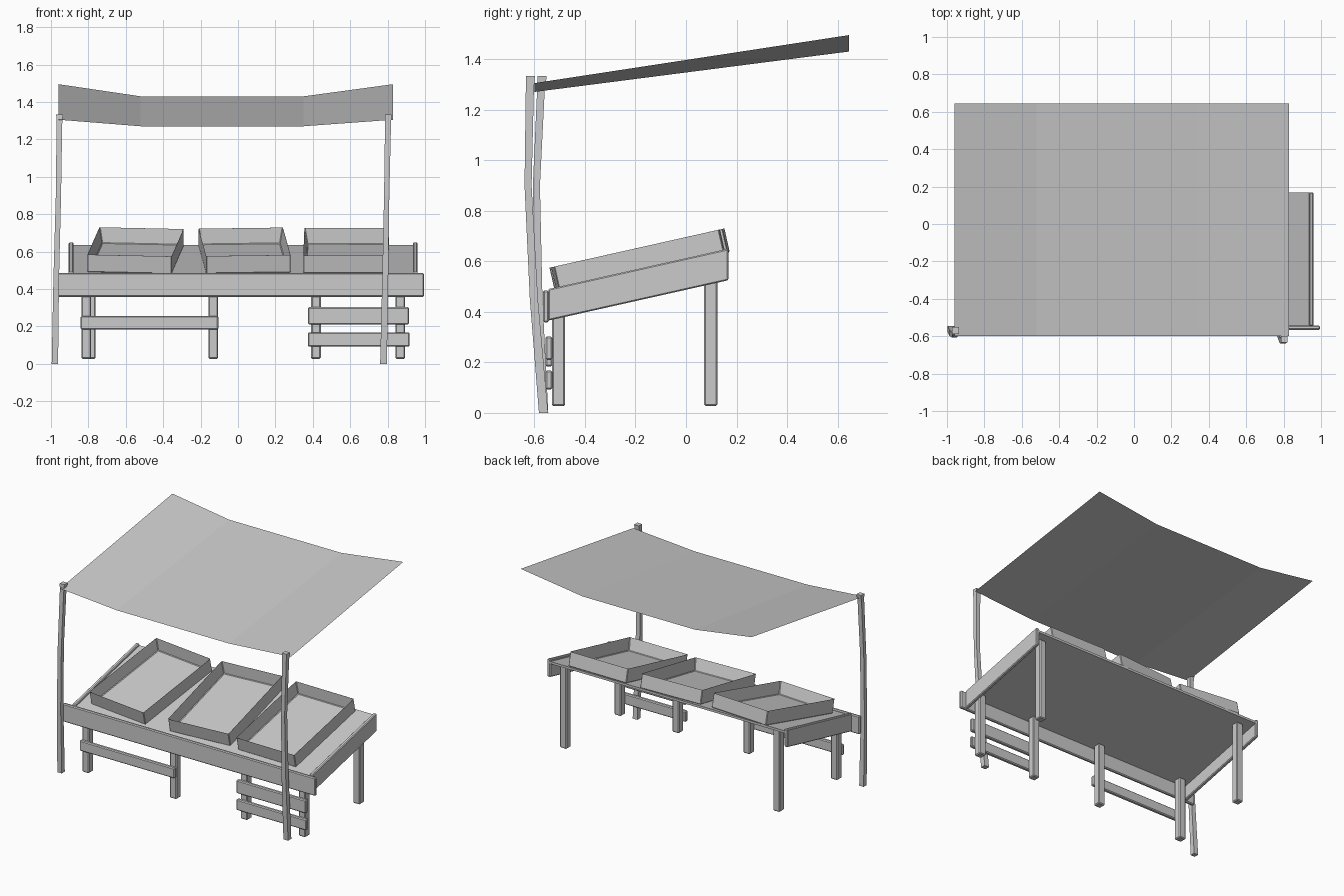
import bpy, bmesh, math
from mathutils import Matrix, Vector

if "Cube" in bpy.data.objects:
    bpy.data.objects.remove(bpy.data.objects["Cube"], do_unlink=True)

GREY = (0.6, 0.6, 0.6, 1)
mat = bpy.data.materials.new("plain_grey")
mat.use_nodes = True
mat.diffuse_color = GREY
mat.node_tree.nodes["Principled BSDF"].inputs["Base Color"].default_value = GREY

SLOPE = 0.16 / 0.713          # rise of the table towards the back
FRONT, BACK = -0.545, 0.168   # table depth


def table_z(y):
    return 0.475 + (y - FRONT) * SLOPE


def finish(bm, name, bevel=0.0):
    bmesh.ops.recalc_face_normals(bm, faces=bm.faces)
    mesh = bpy.data.meshes.new(name)
    bm.to_mesh(mesh)
    bm.free()
    mesh.materials.append(mat)
    obj = bpy.data.objects.new(name, mesh)
    bpy.context.collection.objects.link(obj)
    if bevel:
        mod = obj.modifiers.new("soft_edges", "BEVEL")
        mod.width, mod.segments = bevel, 1
    return obj


def add_box(bm, x, y, z):
    size = Vector((x[1] - x[0], y[1] - y[0], z[1] - z[0]))
    mid = Vector((sum(x) / 2, sum(y) / 2, sum(z) / 2))
    bmesh.ops.create_cube(bm, size=1, matrix=Matrix.Translation(mid) @ Matrix.Diagonal((*size, 1)))


def box(name, x, y, z, bevel=0.006):
    bm = bmesh.new()
    add_box(bm, x, y, z)
    return finish(bm, name, bevel)


def sloped_board(name, x, y, top, bottom, bevel):
    """Board following the table slope; top and bottom are offsets from its surface."""
    bm = bmesh.new()
    add_box(bm, x, y, (bottom, top))
    for v in bm.verts:
        v.co.z += table_z(v.co.y)
    return finish(bm, name, bevel)


def post(name, path):
    """Bent square pole through (x, y, z, width) stations."""
    bm = bmesh.new()
    rings = []
    for x, y, z, w in path:
        h = w / 2
        rings.append([bm.verts.new((x + a * h, y + b * h, z))
                      for a, b in ((-1, -1), (1, -1), (1, 1), (-1, 1))])
    for lo, hi in zip(rings, rings[1:]):
        for i in range(4):
            j = (i + 1) % 4
            bm.faces.new((lo[i], lo[j], hi[j], hi[i]))
    bm.faces.new(rings[0])
    bm.faces.new(rings[-1])
    finish(bm, name)


def tray(name, x, turn):
    """Open box lying on the sloping table."""
    w, d, h, t = 0.226, 0.335, 0.1, 0.022
    bm = bmesh.new()
    add_box(bm, (-w, w), (-d, d), (0, h))
    top = max(bm.faces, key=lambda f: f.calc_center_median().z)
    bmesh.ops.inset_region(bm, faces=[top], thickness=t)
    for v in top.verts:
        v.co.z = 0.012
    obj = finish(bm, name, 0.004)
    y = -0.173
    obj.matrix_world = (Matrix.Translation((x, y, table_z(y)))
                        @ Matrix.Rotation(math.atan(SLOPE), 4, 'X')
                        @ Matrix.Rotation(math.radians(turn), 4, 'Z'))


# Sagging cloth canopy
bm = bmesh.new()
edges = []
for x, sag_front, sag_back in ((-0.96, 1.305, 1.495), (-0.52, 1.27, 1.43),
                               (0.35, 1.27, 1.43), (0.83, 1.305, 1.495)):
    edges.append((bm.verts.new((x, -0.6, sag_front)), bm.verts.new((x, 0.645, sag_back))))
for a, b in zip(edges, edges[1:]):
    bm.faces.new((a[0], b[0], b[1], a[1]))
finish(bm, "canopy")

# Bent poles
post("right_pole", ((-0.979, -0.562, 0, 0.034), (-0.972, -0.583, 0.45, 0.03),
                    (-0.96, -0.592, 0.9, 0.028), (-0.955, -0.574, 1.28, 0.03),
                    (-0.954, -0.569, 1.333, 0.036)))
post("left_pole", ((0.778, -0.564, 0, 0.036), (0.787, -0.602, 0.45, 0.032),
                   (0.795, -0.625, 0.9, 0.028), (0.802, -0.618, 1.28, 0.032),
                   (0.803, -0.616, 1.333, 0.036)))

# Table top and frame boards
sloped_board("table_top", (-0.885, 0.94), (FRONT, BACK), 0, -0.016, 0)
for name, x in (("right_side_board", -0.905), ("left_side_board", 0.935)):
    sloped_board(name, (x, x + 0.025), (FRONT, BACK), 0.015, -0.11, 0.005)
box("front_board", (-0.965, 0.995), (-0.566, -0.543), (0.358, 0.485))

# Legs: four in front, two behind
for i, (x, y) in enumerate(((-0.812, -0.505), (-0.133, -0.505), (0.417, -0.505),
                            (0.867, -0.505), (-0.787, 0.098), (0.867, 0.098))):
    name = "front_leg" if y < 0 else "back_leg"
    box(f"{name}_{i + 1}", (x - 0.026, x + 0.026), (y - 0.026, y + 0.026),
        (0.027, table_z(y) - 0.012))

# Rails nailed across the front legs
box("right_rail", (-0.842, -0.105), (-0.556, -0.529), (0.183, 0.256))
box("left_upper_rail", (0.374, 0.914), (-0.556, -0.529), (0.21, 0.303))
box("left_lower_rail", (0.374, 0.918), (-0.556, -0.529), (0.092, 0.168))

# Display trays
for name, x, turn in (("right_tray", -0.548, -5.5), ("middle_tray", 0.035, 3.5),
                      ("left_tray", 0.578, -0.5)):
    tray(name, x, turn)
